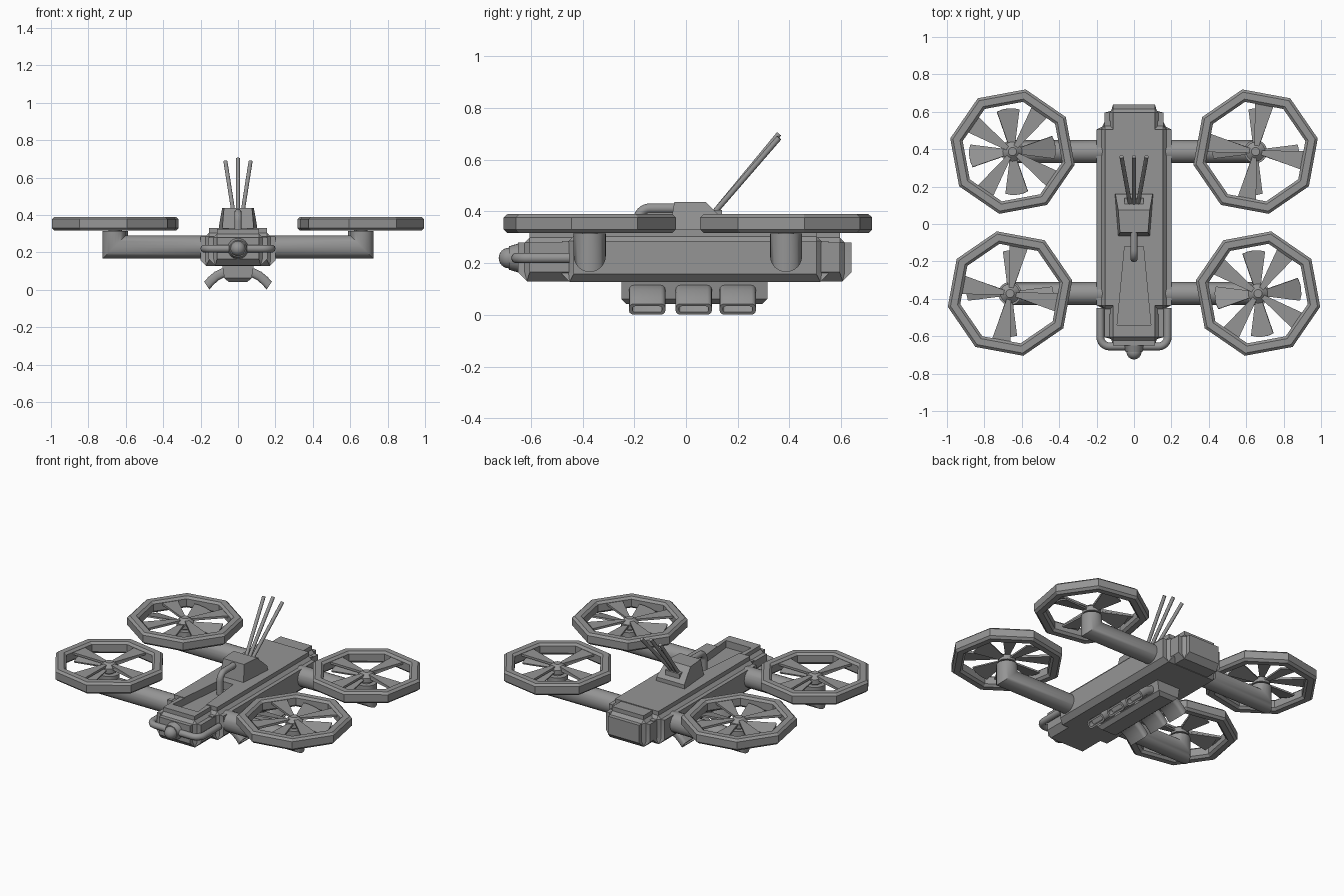
import bpy, bmesh, math
from mathutils import Matrix, Vector

if "Cube" in bpy.data.objects:
    bpy.data.objects.remove(bpy.data.objects["Cube"])

grey = bpy.data.materials.new("mid_grey")
grey.diffuse_color = (0.3, 0.3, 0.3, 1)
grey.use_nodes = True
grey.node_tree.nodes["Principled BSDF"].inputs["Base Color"].default_value = grey.diffuse_color


def finish(name, bm, angle=35):
    bmesh.ops.recalc_face_normals(bm, faces=bm.faces)
    me = bpy.data.meshes.new(name)
    bm.to_mesh(me)
    bm.free()
    me.materials.append(grey)
    ob = bpy.data.objects.new(name, me)
    bpy.context.collection.objects.link(ob)
    bpy.ops.object.select_all(action='DESELECT')
    ob.select_set(True)
    bpy.context.view_layer.objects.active = ob
    bpy.ops.object.shade_smooth_by_angle(angle=math.radians(angle))
    return ob


def loft(bm, rings, closed=False, caps=True):
    """Skin a list of equal-length point loops."""
    vs = [[bm.verts.new(p) for p in r] for r in rings]
    n = len(vs[0])
    for a in range(len(vs) if closed else len(vs) - 1):
        r, s = vs[a], vs[(a + 1) % len(vs)]
        for i in range(n):
            bm.faces.new((r[i], r[(i + 1) % n], s[(i + 1) % n], s[i]))
    if caps and not closed:
        bm.faces.new(vs[0])
        bm.faces.new(vs[-1])


def box(name, x, y0, y1, z0, z1, bevel=0.0, seg=1, bottom=0.0, x_top=None):
    """Box with rounded upper and side edges and chamfered lower edges."""
    bm = bmesh.new()
    xt = x if x_top is None else x_top
    loft(bm, [[(-w, y0, z), (w, y0, z), (w, y1, z), (-w, y1, z)] for w, z in ((x, z0), (xt, z1))])
    if bottom:
        es = [e for e in bm.edges if all(abs(v.co.z - z0) < 1e-5 for v in e.verts)]
        bmesh.ops.bevel(bm, geom=es, offset=bottom, segments=1, affect='EDGES')
    if bevel:
        es = [e for e in bm.edges if max(v.co.z for v in e.verts) > z1 - 1e-5]
        bmesh.ops.bevel(bm, geom=es, offset=bevel, segments=seg, affect='EDGES')
    return finish(name, bm)


def tube(name, pts, r):
    cu = bpy.data.curves.new(name, 'CURVE')
    cu.dimensions = '3D'
    cu.bevel_depth, cu.bevel_resolution, cu.use_fill_caps = r, 3, True
    sp = cu.splines.new('POLY')
    sp.points.add(len(pts) - 1)
    for p, co in zip(sp.points, pts):
        p.co = (*co, 1)
    sp.use_smooth = True
    cu.materials.append(grey)
    ob = bpy.data.objects.new(name, cu)
    bpy.context.collection.objects.link(ob)


def arc(cx, cy, r, a0, a1, n=6):
    for i in range(n + 1):
        a = math.radians(a0 + (a1 - a0) * i / n)
        yield cx + r * math.cos(a), cy + r * math.sin(a)


def combine(ob, other, op):
    m = ob.modifiers.new(op, 'BOOLEAN')
    m.operation, m.object, m.solver = op, other, 'EXACT'
    bpy.context.view_layer.objects.active = ob
    bpy.ops.object.modifier_apply(modifier=m.name)
    bpy.data.objects.remove(other)


# Hull: wide body joined with a narrower core, top tray cut out
hull = box("hull", 0.2, -0.48, 0.55, 0.128, 0.33, 0.045, 3, 0.03)
core = box("core", 0.157, -0.65, 0.64, 0.13, 0.325, 0.045, 3, 0.035)
combine(hull, core, 'UNION')
bm = bmesh.new()
loft(bm, [[(-0.09, -0.54, z), (0.09, -0.54, z), (0.05, -0.12, z), (-0.05, -0.12, z)] for z in (0.28, 0.4)])
combine(hull, finish("tray_cutter", bm), 'DIFFERENCE')
bpy.ops.object.select_all(action='DESELECT')
hull.select_set(True)
bpy.context.view_layer.objects.active = hull
bpy.ops.object.shade_smooth_by_angle(angle=math.radians(35))

# Turret with sloped back, feed pipe and three antennas
bm = bmesh.new()
prof = ((-0.065, 0.32), (-0.045, 0.437), (0.075, 0.437), (0.16, 0.355), (0.16, 0.32))
loft(bm, [[(s * (0.085 + 0.08 * (y + 0.065) - 0.1 * (z - 0.32)), y, z) for y, z in prof] for s in (-1, 1)])
finish("turret", bm, 20)
box("antenna_base", 0.05, 0.09, 0.14, 0.35, 0.405)
tube("feed_pipe", [(0, -0.03, 0.412)] + [(0, y, z) for y, z in arc(-0.14, 0.367, 0.045, 90, 180)]
     + [(0, -0.185, 0.27)], 0.02)
for i in (-1, 0, 1):
    tube("antenna", [(i * 0.02, 0.10, 0.385), (i * 0.067, 0.36, 0.685 + 0.015 * (i == 0))], 0.011)

# Front bumper tube and sensor nose
half = [(0.18, -0.45)] + list(arc(0.13, -0.605, 0.05, 0, -90))
tube("bumper", [(x, y, 0.22) for x, y in half] + [(-x, y, 0.22) for x, y in reversed(half)], 0.021)
bm = bmesh.new()
turn = Matrix.Rotation(math.pi / 2, 4, 'X')
bmesh.ops.create_cone(bm, cap_ends=True, segments=24, radius1=0.06, radius2=0.045, depth=0.05,
                      matrix=Matrix.Translation((0, -0.66, 0.22)) @ turn)
bmesh.ops.create_uvsphere(bm, u_segments=20, v_segments=12, radius=0.04,
                          matrix=Matrix.Translation((0, -0.684, 0.22)) @ turn)
finish("nose_sensor", bm)

# Belly housing and six curved exhausts
belly = box("belly_housing", 0.07, -0.25, 0.315, 0.042, 0.135, 0, 1, 0.02, 0.085)


def exhaust_ring(s, y, x, z, tilt, hw, hn):
    r, pts = 0.7 * hn, []
    for k, (sy, sn) in enumerate(((1, 1), (-1, 1), (-1, -1), (1, -1))):
        pts += arc(sy * (hw - r), sn * (hn - r), r, 90 * k, 90 * k + 90, 3)
    t = math.radians(tilt)
    return [(s * (x + n * math.sin(t)), y + w, z + n * math.cos(t)) for w, n in pts]


for s in (-1, 1):
    for y in (-0.15, 0.03, 0.2):
        bm = bmesh.new()
        loft(bm, [exhaust_ring(s, y, *p) for p in (
            (0.04, 0.096, 0, 0.07, 0.025), (0.08, 0.09, 12, 0.07, 0.025),
            (0.115, 0.073, 24, 0.07, 0.025), (0.145, 0.047, 32, 0.07, 0.025),
            (0.167, 0.022, 34, 0.07, 0.025), (0.167, 0.022, 34, 0.057, 0.014),
            (0.145, 0.047, 34, 0.057, 0.014))])
        finish("exhaust", bm)

# Rotor units: mitred arm, octagonal guard, hub, spokes and blades
GUARD = ((0.34, 0.33), (0.34, 0.377), (0.325, 0.39), (0.287, 0.39), (0.272, 0.377),
         (0.272, 0.33), (0.287, 0.316), (0.325, 0.316))


def wedge(bm, ang, pitch, z, r0, w0, r1, w1, th, bulge):
    """Flat blade that widens outwards, optionally pitched and round-tipped."""
    out = [(r0, -w0), (r1, -w1), (r1 + bulge * 0.8, -w1 / 2), (r1 + bulge, 0),
           (r1 + bulge * 0.8, w1 / 2), (r1, w1), (r0, w0)]
    m = Matrix.Translation((0, 0, z)) @ Matrix.Rotation(ang, 4, 'Z') @ Matrix.Rotation(pitch, 4, 'X')
    loft(bm, [[m @ Vector((x, y, h)) for x, y in out] for h in (-th / 2, th / 2)])


for cx, cy, front in ((0.663, -0.372, 1), (0.65, 0.387, -1)):
    for s in (-1, 1):
        turn = math.radians(-12 * s * front)
        place = Matrix.Translation((s * cx, cy, 0))
        circle = [(0.062 * math.cos(a * math.tau / 24), 0.062 * math.sin(a * math.tau / 24)) for a in range(24)]
        bm = bmesh.new()
        loft(bm, [[(s * 0.12, cy + b, 0.228 + a) for a, b in circle],
                  [(s * (cx - a), cy + b, 0.228 + a) for a, b in circle],
                  [(s * (cx - a), cy + b, 0.315) for a, b in circle]])
        finish("rotor_arm", bm)

        bm = bmesh.new()
        loft(bm, [[(r * math.cos(turn + k * math.pi / 4), r * math.sin(turn + k * math.pi / 4), z)
                   for r, z in GUARD] for k in range(8)], closed=True)
        bm.transform(place)
        finish("rotor_guard", bm, 20)

        bm = bmesh.new()
        for r1, r2, z0, z1 in ((0.03, 0.03, 0.3, 0.34), (0.052, 0.052, 0.33, 0.36), (0.052, 0.022, 0.36, 0.385)):
            bmesh.ops.create_cone(bm, cap_ends=True, segments=20, radius1=r1, radius2=r2, depth=z1 - z0,
                                  matrix=Matrix.Translation((0, 0, (z0 + z1) / 2)))
        bm.transform(place)
        finish("rotor_hub", bm)

        spokes, blades = bmesh.new(), bmesh.new()
        for k in range(4):
            a = k * math.pi / 2
            wedge(spokes, turn + a + math.pi / 8 + math.pi / 4, 0, 0.368, 0.03, 0.012, 0.285, 0.055, 0.014, 0)
            wedge(blades, a + math.radians(6 * s * front), math.radians(14 * s * front), 0.35,
                  0.03, 0.016, 0.22, 0.062, 0.01, 0.012)
        for name, part in (("guard_spokes", spokes), ("rotor_blades", blades)):
            part.transform(place)
            finish(name, part, 20)
